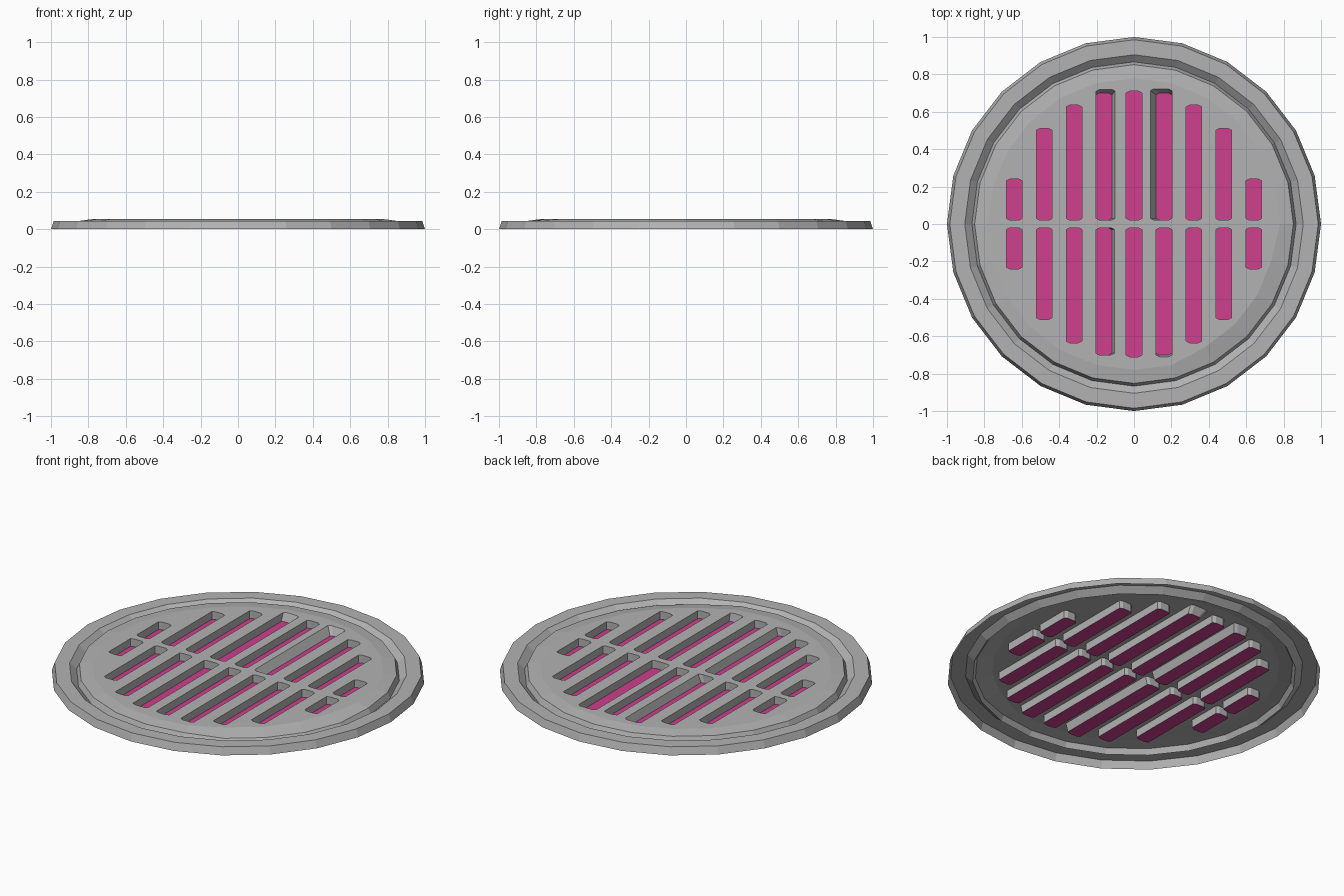
import bpy, bmesh
from math import sin, cos, radians

cube = bpy.data.objects.get("Cube")
if cube:
    bpy.data.objects.remove(cube, do_unlink=True)

SIDES = 24
TOP, FLOOR = 0.054, 0.008


def material(name, rgb):
    m = bpy.data.materials.new(name)
    m.use_nodes = True
    m.diffuse_color = (*rgb, 1)
    m.node_tree.nodes["Principled BSDF"].inputs["Base Color"].default_value = (*rgb, 1)
    return m


grey = material("metal_grey", (0.45, 0.45, 0.45))
pink = material("slot_pink", (0.62, 0.05, 0.27))


def finish(bm, name, mat):
    mesh = bpy.data.meshes.new(name)
    bm.to_mesh(mesh)
    bm.free()
    mesh.materials.append(mat)
    obj = bpy.data.objects.new(name, mesh)
    bpy.context.collection.objects.link(obj)
    return obj


def ring(bm, r, z):
    return [bm.verts.new((r * sin(radians(i * 360 / SIDES)),
                          r * cos(radians(i * 360 / SIDES)), z)) for i in range(SIDES)]


def bridge(bm, a, b):
    for i in range(len(a)):
        j = (i + 1) % len(a)
        bm.faces.new((a[j], a[i], b[i], b[j]))


def loop_edges(bm, loop):
    return [bm.edges.new((loop[i - 1], loop[i])) for i in range(len(loop))]


def dent(loop, scale, drop):
    # Worn stretch of the edge at the front left
    for i in range(7, 11):
        v = loop[i]
        v.co.x *= scale
        v.co.y *= scale
        v.co.z -= drop


# Outer rim: thin stepped shell with a groove
bm = bmesh.new()
profile = [(1, 0), (0.985, 0.044), (0.905, 0.044), (0.867, 0.012), (0.852, 0.044)]
loops = [ring(bm, r, z) for r, z in profile]
dent(loops[-1], 1, 0.012)
for a, b in zip(loops, loops[1:]):
    bridge(bm, a, b)
finish(bm, "rim", grey)


def slot_outline(x, length, side, left=0, right=0, end=0):
    """Long slot with cut corners, optionally widened on some sides."""
    w, c, d = 0.042, 0.018, 0.009
    x0, x1 = x - w - left, x + w + right
    y0, y1 = 0.021, length + end
    pts = [(x0, y0 + d), (x0 + c, y0), (x1 - c, y0), (x1, y0 + d),
           (x1, y1 - d), (x1 - c, y1), (x0 + c, y1), (x0, y1 - d)]
    return pts if side > 0 else [(px, -py) for px, py in reversed(pts)]


# Slots sit on an even pitch; a few have slanted, wider mouths
LENGTHS = [0.71, 0.70, 0.635, 0.51, 0.24]
WIDER = {(1, 1): dict(left=0.03, end=0.022),
         (-1, 1): dict(right=0.017, end=0.02),
         (-1, -1): dict(right=0.014),
         (1, -1): dict(end=0.01)}
slots = [(k, side) for k in range(-4, 5) for side in (1, -1)]

# Grate plate: sloped border, flat top pierced by slots
grate = bmesh.new()
outer = ring(grate, 0.852, 0.044)
inner = ring(grate, 0.78, TOP)
dent(outer, 1, 0.012)
dent(inner, 0.975, 0)
bridge(grate, outer, inner)
edges = [grate.edges.get((inner[i - 1], inner[i])) for i in range(SIDES)]
mouths = []
for k, side in slots:
    pts = slot_outline(k * 0.16, LENGTHS[abs(k)], side, **WIDER.get((k, side), {}))
    mouth = [grate.verts.new((px, py, TOP)) for px, py in pts]
    edges += loop_edges(grate, mouth)
    mouths.append(mouth)
bmesh.ops.triangle_fill(grate, edges=edges, use_beauty=True, normal=(0, 0, 1))
inside = [f for m in mouths for f in {f for v in m for f in v.link_faces}
          if all(v in m for v in f.verts)]
bmesh.ops.delete(grate, geom=inside, context='FACES_ONLY')

# Pocket walls hang below the plate, closed by coloured floors
floors = bmesh.new()
for (k, side), mouth in zip(slots, mouths):
    pts = slot_outline(k * 0.16, LENGTHS[abs(k)], side)
    base = [grate.verts.new((px, py, FLOOR)) for px, py in pts]
    for i in range(len(base)):
        grate.faces.new((mouth[i - 1], mouth[i], base[i], base[i - 1]))
    floors.faces.new([floors.verts.new((px, py, FLOOR)) for px, py in pts])
finish(grate, "grate", grey)
finish(floors, "slot_floors", pink)
